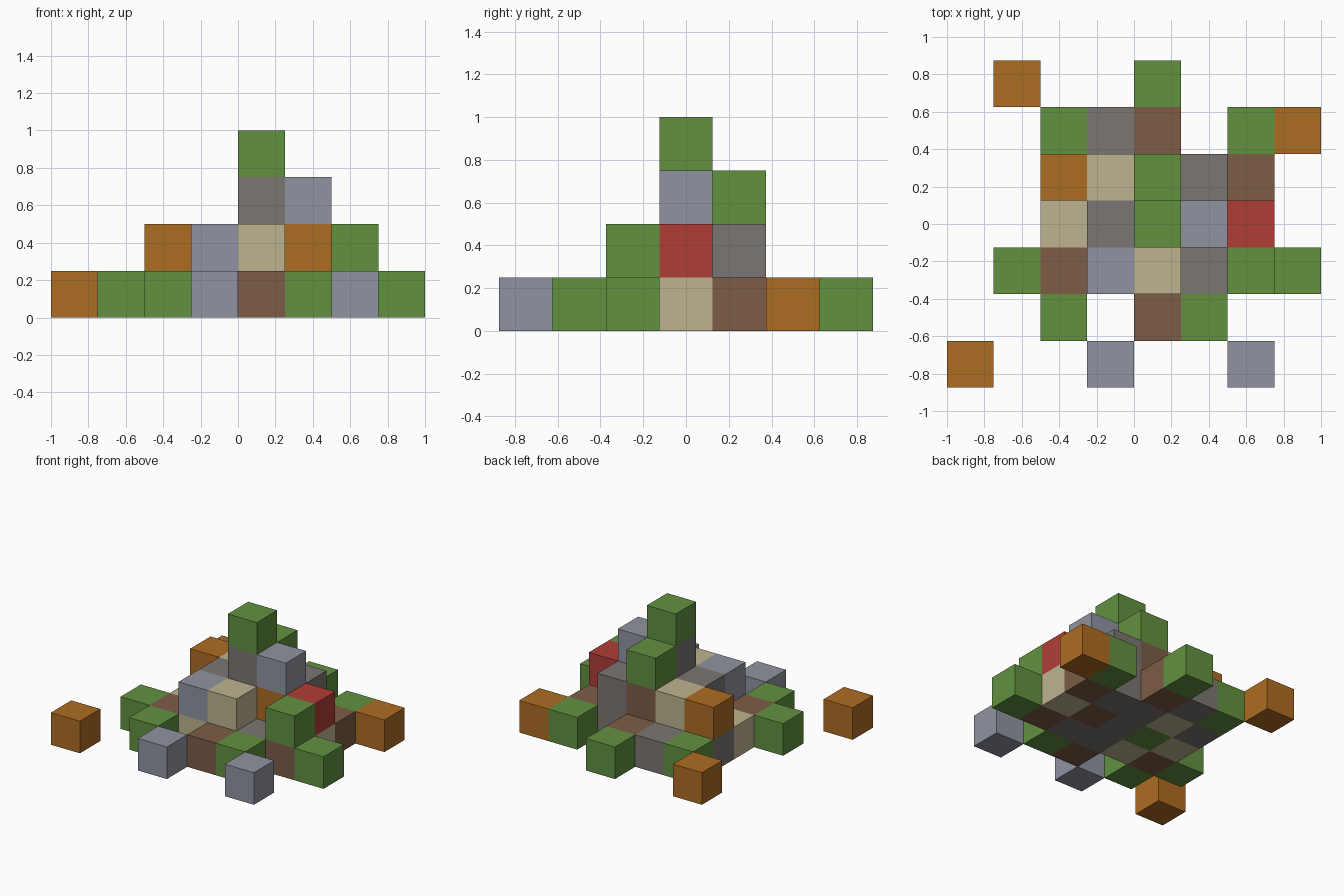
import bpy
import bmesh

SIZE = 0.25

default = bpy.data.objects.get("Cube")
if default:
    bpy.data.objects.remove(default, do_unlink=True)

# Block kinds: letter -> name and linear colour
KINDS = {
    "G": ("grass_green", (0.122, 0.283, 0.051)),
    "B": ("blue_grey", (0.279, 0.296, 0.352)),
    "S": ("stone_grey", (0.195, 0.181, 0.168)),
    "D": ("earth_brown", (0.205, 0.107, 0.061)),
    "T": ("sand_tan", (0.515, 0.456, 0.279)),
    "O": ("wood_orange", (0.423, 0.150, 0.016)),
    "R": ("brick_red", (0.434, 0.048, 0.037)),
}

# Floor plans from the ground up; each plan runs back to front, x to the right
LAYERS = [
    [".O..G...",
     "..GSD.GO",
     "..STSSD.",
     "..TGSDT.",
     ".GDTSSDG",
     "..G.DG..",
     "O..B..B."],
    ["........",
     "........",
     "..OTDS..",
     "...SSOR.",
     "...BT.G.",
     "........",
     "........"],
    ["........",
     "........",
     "....G...",
     "....SB..",
     "........",
     "........",
     "........"],
    ["........",
     "........",
     "........",
     "....G...",
     "........",
     "........",
     "........"],
]


def block_mesh(name, colour):
    """One cube mesh with its own flat material."""
    mat = bpy.data.materials.new(name)
    mat.use_nodes = True
    mat.diffuse_color = (*colour, 1)
    shader = next(n for n in mat.node_tree.nodes if n.type == "BSDF_PRINCIPLED")
    shader.inputs["Base Color"].default_value = (*colour, 1)
    shader.inputs["Roughness"].default_value = 0.9
    mesh = bpy.data.meshes.new(name + "_block")
    bm = bmesh.new()
    bmesh.ops.create_cube(bm, size=SIZE)
    bm.to_mesh(mesh)
    bm.free()
    mesh.materials.append(mat)
    return mesh


meshes = {key: block_mesh(*kind) for key, kind in KINDS.items()}

# Stack the blocks layer by layer
for level, plan in enumerate(LAYERS):
    for row, line in enumerate(plan):
        for col, key in enumerate(line):
            if key == ".":
                continue
            name = f"{KINDS[key][0]}_block"
            block = bpy.data.objects.new(name, meshes[key])
            block.location = ((col - (len(line) - 1) / 2) * SIZE,
                              ((len(plan) - 1) / 2 - row) * SIZE,
                              (level + 0.5) * SIZE)
            bpy.context.collection.objects.link(block)
